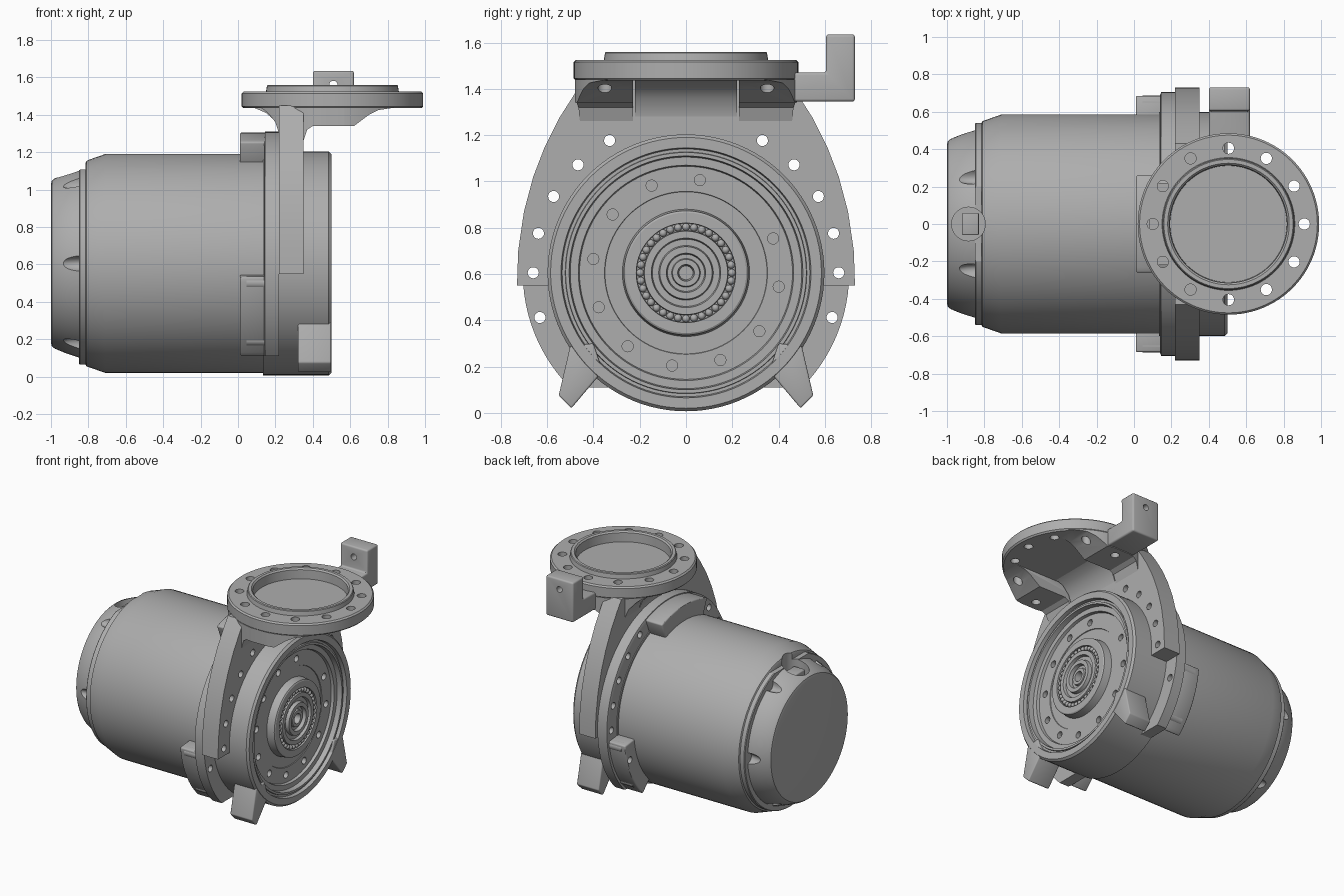
import bpy, bmesh
from math import sin, cos, pi, radians
from mathutils import Matrix, Vector

if "Cube" in bpy.data.objects:
    bpy.data.objects.remove(bpy.data.objects["Cube"])

metal = bpy.data.materials.new("cast_grey")
metal.use_nodes = True
grey = (0.42, 0.42, 0.42, 1)
metal.diffuse_color = grey
metal.node_tree.nodes["Principled BSDF"].inputs["Base Color"].default_value = grey
CZ = 0.605  # height of the motor axis


def finish(name, bm, bevel=0):
    bmesh.ops.recalc_face_normals(bm, faces=bm.faces)
    me = bpy.data.meshes.new(name)
    bm.to_mesh(me)
    bm.free()
    me.materials.append(metal)
    ob = bpy.data.objects.new(name, me)
    bpy.context.collection.objects.link(ob)
    if bevel:
        m = ob.modifiers.new("bevel", "BEVEL")
        m.width, m.segments, m.limit_method = bevel, 3, "ANGLE"
        apply(ob, m)
    return ob


def select(ob):
    bpy.ops.object.select_all(action="DESELECT")
    ob.select_set(True)
    bpy.context.view_layer.objects.active = ob


def apply(ob, m):
    select(ob)
    bpy.ops.object.modifier_apply(modifier=m.name)


def lathe(name, profile, axis="X", centre=(0, 0, CZ), n=96):
    """Spin (position, radius) points into a capped solid."""
    bm, rings = bmesh.new(), []
    for p, r in profile:
        ring = []
        for i in range(n):
            a, b = r * cos(2 * pi * i / n), r * sin(2 * pi * i / n)
            v = (p, a, b) if axis == "X" else (a, b, p)
            ring.append(bm.verts.new(Vector(v) + Vector(centre)))
        rings.append(ring)
    for r0, r1 in zip(rings, rings[1:]):
        for i in range(n):
            j = (i + 1) % n
            bm.faces.new((r0[i], r0[j], r1[j], r1[i]))
    bm.faces.new(rings[0])
    bm.faces.new(rings[-1])
    return finish(name, bm)


def prism(name, outline, lo, hi, axis="X", bevel=0):
    """Extrude a (y, z) outline along x, or an (x, z) outline along y."""
    bm = bmesh.new()
    def at(p, d):
        return (d, p[0], p[1]) if axis == "X" else (p[0], d, p[1])
    a = [bm.verts.new(at(p, lo)) for p in outline]
    b = [bm.verts.new(at(p, hi)) for p in outline]
    bm.faces.new(a)
    bm.faces.new(b)
    for i in range(len(a)):
        j = (i + 1) % len(a)
        bm.faces.new((a[i], a[j], b[j], b[i]))
    return finish(name, bm, bevel)


def box(name, x0, x1, y0, y1, z0, z1, bevel=0):
    return prism(name, [(y0, z0), (y1, z0), (y1, z1), (y0, z1)], x0, x1, bevel=bevel)


def pins(name, places, r, length, direction, n=20):
    """Several equal cylinders in one object."""
    bm = bmesh.new()
    turn = Vector(direction).to_track_quat("Z", "Y").to_matrix().to_4x4()
    for p in places:
        bmesh.ops.create_cone(bm, cap_ends=True, segments=n, radius1=r, radius2=r,
                              depth=length, matrix=Matrix.Translation(p) @ turn)
    return finish(name, bm)


def cut(cutter, *targets):
    for ob in targets:
        m = ob.modifiers.new("cut", "BOOLEAN")
        m.operation, m.solver, m.object = "DIFFERENCE", "EXACT", cutter
        apply(ob, m)
    bpy.data.objects.remove(cutter)


def polar(x, r, deg):
    return (x, r * cos(radians(deg)), CZ + r * sin(radians(deg)))


def sector(r0, r1, a0, a1, n=16):
    arc = [a0 + (a1 - a0) * i / n for i in range(n + 1)]
    return [polar(0, r1, a)[1:] for a in arc] + [polar(0, r0, a)[1:] for a in arc[::-1]]


# Motor body and end cap
body = lathe("motor_body", [(-0.85, 0.46), (-0.85, 0.535), (-0.845, 0.54), (-0.815, 0.54),
                            (-0.81, 0.55), (-0.71, 0.585), (0.16, 0.585)])
cap = lathe("end_cap", [(-1, 0.425), (-0.995, 0.443), (-0.98, 0.455), (-0.92, 0.48),
                        (-0.85, 0.503), (-0.83, 0.503)])

# Scallops around the cap
bm = bmesh.new()
for i in range(6):
    place = Matrix.Translation(polar(-0.86, 0.53, i * 60))
    turn = Matrix.Rotation(radians(i * 60), 4, "X")
    bmesh.ops.create_uvsphere(bm, u_segments=24, v_segments=16, radius=1,
                              matrix=place @ turn @ Matrix.Diagonal((0.125, 0.07, 0.045, 1)))
cut(finish("scallops", bm), cap)

# Connector pocket on top of the cap
cut(box("step_notch", -0.9, -0.815, -0.2, 0.2, 1.105, 1.3), body)
cut(pins("pocket", [(-0.885, 0, 1.1)], 0.09, 0.2, (0, 0, 1), 40), cap, body)
box("connector", -0.92, -0.83, -0.06, 0.06, 0.98, 1.06, 0.008)

# Mounting flange with a flat bottom, and its lugs
ring = lathe("mounting_flange", [(0.14, 0.69), (0.145, 0.705), (0.22, 0.705)])
cut(box("flat", 0, 0.4, -1, 1, -0.5, 0.11), ring)
upper_lug = prism("upper_lug", sector(0.57, 0.7, 68, 112), 0.01, 0.15, bevel=0.01)
lugs = [prism("side_lug", sector(0.57, 0.69, a, a + 40), 0.01, 0.15, bevel=0.01)
        for a in (-46, 186)]

# Curved adapter plate
half = [(0.73, 0.55), (0.725, 0.7), (0.70, 0.87), (0.66, 1.02), (0.61, 1.15),
        (0.55, 1.27), (0.48, 1.38), (0.43, 1.45)]
plate = prism("adapter_plate", half + [(-y, z) for y, z in half[::-1]], 0.22, 0.35)

# Bolt holes around the plate
angles = [-17, 0, 15, 30, 45, 60]
angles += [180 - a for a in angles]
cut(pins("bolt_holes", [polar(0.2, 0.66, a) for a in angles], 0.024, 0.6, (1, 0, 0)),
    ring, plate, *lugs)
for side in (1, -1):
    for a in (-9, -38):
        x, y, z = polar(0.03, 0.66, a)
        pins("lug_bolt", [(x + 0.07, side * y, z)], 0.035, 0.11, (1, 0, 0))

# Gear housing with its stepped front recess
housing = lathe("gear_housing", [
    (0.135, 0.598), (0.485, 0.598), (0.5, 0.585), (0.5, 0.54), (0.475, 0.535), (0.475, 0.522),
    (0.485, 0.52), (0.485, 0.505), (0.45, 0.5), (0.45, 0.465), (0.43, 0.46), (0.43, 0.352),
    (0.425, 0.35), (0.425, 0.275), (0.48, 0.268), (0.485, 0.26), (0.485, 0.215), (0.46, 0.213),
    (0.46, 0.183), (0.485, 0.18), (0.485, 0.15), (0.465, 0.145), (0.465, 0.118), (0.49, 0.113),
    (0.49, 0.085), (0.465, 0.08), (0.465, 0.062), (0.48, 0.058), (0.48, 0.036), (0.43, 0.03)])
cut(pins("face_holes", [polar(0.43, 0.405, 81.5 + 30 * i) for i in range(11)],
         0.024, 0.06, (1, 0, 0)), housing)

# Bearing balls
bm = bmesh.new()
for i in range(36):
    bmesh.ops.create_uvsphere(bm, u_segments=12, v_segments=8, radius=0.0165,
                              matrix=Matrix.Translation(polar(0.468, 0.198, i * 10)))
finish("bearing_balls", bm)

# Feet
foot = [(0.5, 0.29), (0.55, 0.075), (0.495, 0.02), (0.36, 0.18), (0.4, 0.3)]
for side, name in ((1, "left_foot"), (-1, "right_foot")):
    prism(name, [(side * y, z) for y, z in foot], 0.32, 0.498, bevel=0.008)

# Outlet flange with raised rim
FX = 0.505
flange = lathe("outlet_flange", [(1.435, 0.475), (1.445, 0.485), (1.515, 0.485), (1.525, 0.475),
                                 (1.525, 0.355), (1.555, 0.35), (1.56, 0.345), (1.56, 0.325),
                                 (1.55, 0.315), (1.485, 0.312)], "Z", (FX, 0, 0))

# Neck that joins plate and outlet flange
prism("neck", [(0.22, 1.1), (0.22, 1.31), (0.195, 1.37), (0.15, 1.41), (0.08, 1.44),
               (0.5, 1.44), (0.43, 1.415), (0.38, 1.36), (0.35, 1.28), (0.35, 1.1)],
      -0.22, 0.22, "Y")

# Bolt pads under the flange, with ramped ends
pad_shape = [(0.22, 1.3), (0.2, 1.36), (0.16, 1.41), (0.12, 1.44), (0.85, 1.44), (0.75, 1.425),
             (0.7, 1.4), (0.62, 1.34), (0.4, 1.34), (0.37, 1.32), (0.35, 1.26)]
pads = [prism("bolt_pad", pad_shape, a, b, "Y") for a, b in ((0.23, 0.48), (-0.48, -0.23))]
for p in pads:  # trim the pads to the flange outline
    rim = pins("rim", [(FX, 0, 1.3)], 0.484, 0.6, (0, 0, 1), 96)
    m = p.modifiers.new("trim", "BOOLEAN")
    m.operation, m.solver, m.object = "INTERSECT", "EXACT", rim
    apply(p, m)
    bpy.data.objects.remove(rim)

# L-shaped bracket
bracket = prism("bracket", [(0.44, 1.345), (0.73, 1.345), (0.73, 1.635), (0.605, 1.635),
                            (0.605, 1.47), (0.44, 1.47)], 0.4, 0.62, bevel=0.012)
cut(pins("bracket_hole", [(0.51, 0.67, 1.56)], 0.022, 0.3, (0, 1, 0)), bracket)

# Flange bolt holes, passing through the pads
spots = [(FX + 0.405 * cos(i * pi / 6), 0.405 * sin(i * pi / 6), 1.42) for i in range(12)]
cut(pins("flange_holes", spots, 0.03, 0.5, (0, 0, 1)), flange, *pads)

# Smooth curved faces, keep edges sharp
for ob in list(bpy.context.scene.objects):
    if ob.type == "MESH" and ob.data.materials and ob.data.materials[0] == metal:
        select(ob)
        bpy.ops.object.shade_smooth_by_angle(angle=radians(30))
